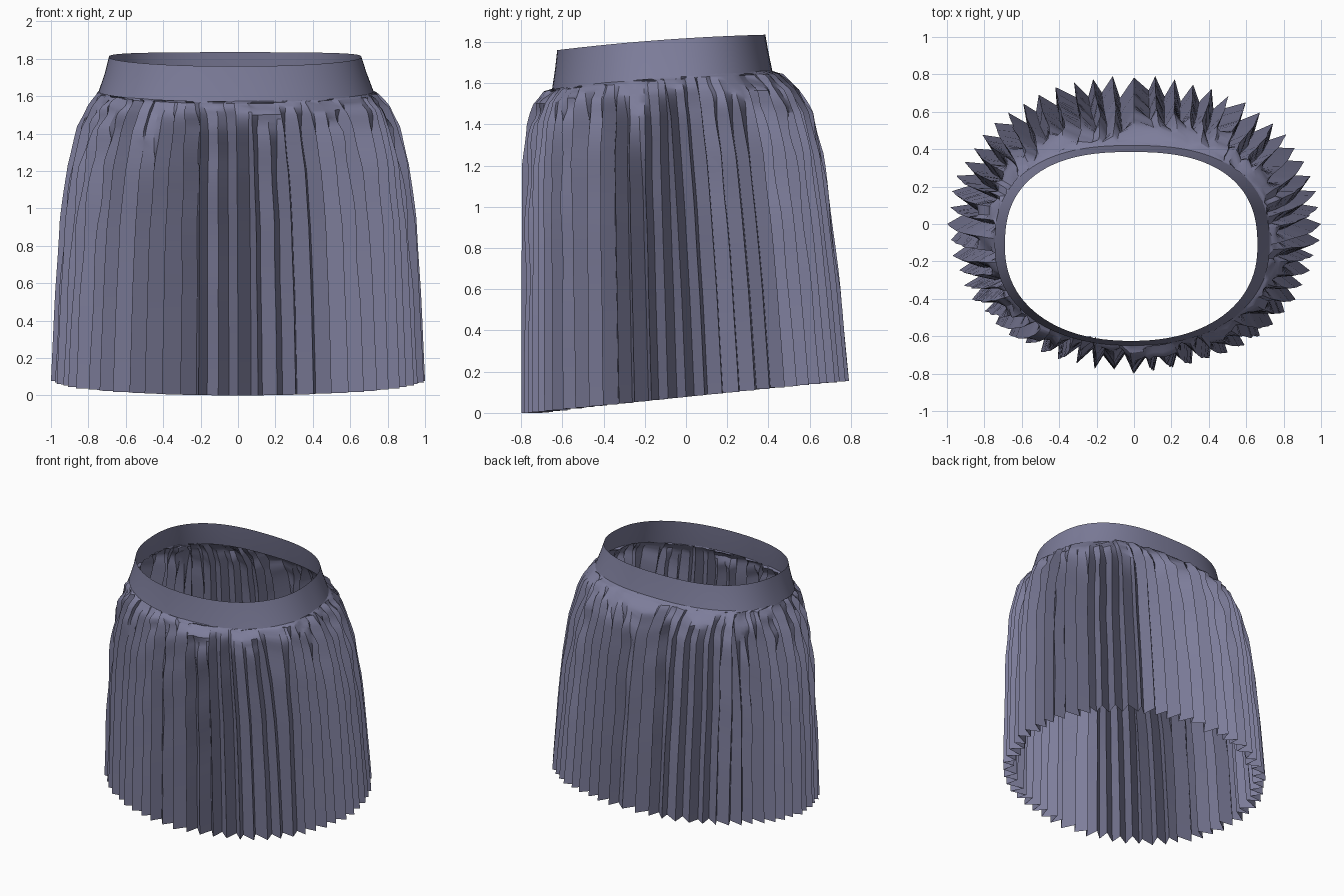
import bpy, bmesh, math, random

if "Cube" in bpy.data.objects:
    bpy.data.objects.remove(bpy.data.objects["Cube"])
random.seed(11)

fabric = bpy.data.materials.new("lavender grey fabric")
fabric.diffuse_color = (0.205, 0.205, 0.325, 1)
fabric.use_nodes = True
fabric.node_tree.nodes["Principled BSDF"].inputs["Base Color"].default_value = fabric.diffuse_color


def ring_point(theta, row, power, inset=0.0, bow=0.0):
    """Point on a tilted oval: row = half width, front y, back y, front z, back z, x shift."""
    a, yf, yb, zf, zb, cx = row
    c, s = math.cos(theta), math.sin(theta)
    if s < 0:
        power = lerp(power, 2.0, 0.6)      # the front is rounder than the back
    x = math.copysign(abs(c) ** (2 / power), c) * a
    u = math.copysign(abs(s) ** (2 / power), s)
    y = u * (yb - yf) / 2
    r = math.hypot(x, y)
    k = (r - inset) / r
    z = zf + (zb - zf) * (u + 1) / 2 + bow * (1 - u * u)
    return (cx + x * k, (yf + yb) / 2 + y * k, z)


def loft(name, rings, angle):
    """Join closed rings of points (top to bottom) into one sheet."""
    bm = bmesh.new()
    vs = [[bm.verts.new(p) for p in ring] for ring in rings]
    n = len(vs[0])
    for up, lo in zip(vs, vs[1:]):
        for i in range(n):
            j = (i + 1) % n
            bm.faces.new((up[i], lo[i], lo[j], up[j]))
    me = bpy.data.meshes.new(name)
    bm.to_mesh(me)
    bm.free()
    me.materials.append(fabric)
    ob = bpy.data.objects.new(name, me)
    bpy.context.collection.objects.link(ob)
    bpy.ops.object.select_all(action='DESELECT')
    ob.select_set(True)
    bpy.context.view_layer.objects.active = ob
    bpy.ops.object.shade_smooth_by_angle(angle=math.radians(angle))
    return ob


def lerp(a, b, t):
    return a + (b - a) * t


# Waistband: a plain tapered band, slightly higher at the back
band_rows = [(0.675, -0.625, 0.385, 1.76, 1.835, -0.015),
             (0.70, -0.635, 0.40, 1.67, 1.75, -0.012),
             (0.735, -0.65, 0.42, 1.57, 1.655, -0.01)]
loft("waistband", [[ring_point(2 * math.pi * i / 96, r, 2.5, 0, 0.012) for i in range(96)]
                   for r in band_rows], 40)

# Skirt envelope from the waist seam to the hem
profile = [(0.73, -0.645, 0.42, 1.575, 1.66, -0.01),
           (0.785, -0.70, 0.50, 1.56, 1.645, -0.005),
           (0.835, -0.75, 0.58, 1.50, 1.57, 0),
           (0.88, -0.78, 0.64, 1.40, 1.46, 0),
           (0.925, -0.80, 0.685, 1.20, 1.26, 0),
           (0.96, -0.80, 0.72, 0.90, 0.98, 0),
           (0.98, -0.80, 0.76, 0.50, 0.61, 0),
           (1.00, -0.80, 0.80, 0.00, 0.155, 0)]
SUB, PLEATS = 4, 60
step = 2 * math.pi / PLEATS

# Random character of every pleat; every few pleats share one broad gather at the top
pleats, shift, tuck = [], 0, 0
for n in range(PLEATS):
    if n % 3 == 0:
        shift = random.uniform(-0.9, 0.9)
        tuck = random.uniform(0, 0.055)
    pleats.append(dict(depth=random.uniform(0.065, 0.1), lean=random.uniform(-0.28, 0.28),
                       start=random.choice((0.6, 1.2, 1.8, 2.4)) + random.uniform(-0.4, 0.4),
                       drift=shift + random.uniform(-0.15, 0.15), tuck=tuck,
                       out=random.uniform(0, 0.02), phase=random.uniform(0, 6.28),
                       wrinkle=random.choice((0.002, 0.004, 0.012))))
pleats[0]["out"] = pleats[PLEATS // 2]["out"] = 0

rings = []
last = len(profile) - 1
for k in range(last * SUB + 1):
    t = k / SUB
    i = min(int(t), last - 1)
    row = [lerp(a, b, t - i) for a, b in zip(profile[i], profile[i + 1])]
    power = lerp(2.5, 2.08, min(1, t / 3))
    hang = t / last
    upper = max(0.0, 1 - hang) ** 1.5
    free = min(1, t)
    ring = []
    for n, p in enumerate(pleats):
        grow = max(0.0, min(1.0, (t - p["start"]) / 2.2))
        grow = grow * grow * (3 - 2 * grow)
        crumple = p["wrinkle"] * free * (1 - hang ** 3) * (1 + math.sin(t * 4 + p["phase"]))
        base = n + p["drift"] * upper * free
        edge = p["out"] * free + p["tuck"] * free * upper + crumple
        fold = edge + p["depth"] * grow + 0.01 * free
        ring.append(ring_point(base * step, row, power, edge, 0.012 * (1 - hang)))
        ring.append(ring_point((base + 0.5 + p["lean"] * free) * step, row, power, fold,
                               0.012 * (1 - hang)))
    rings.append(ring)
loft("pleated_skirt", rings, 32)
